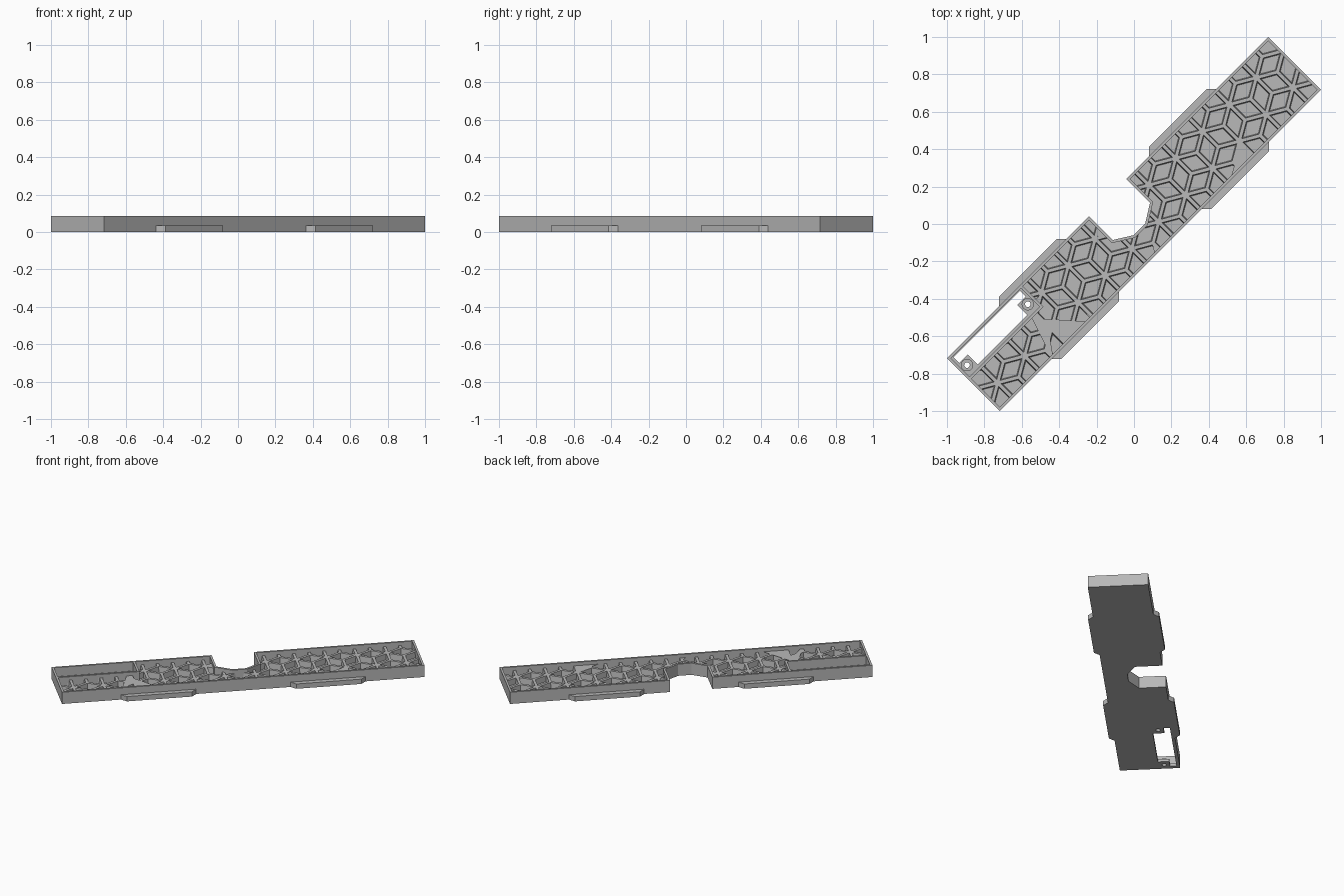
import bpy, bmesh, math
from mathutils import Vector, Matrix

cube = bpy.data.objects.get("Cube")
if cube:
    bpy.data.objects.remove(cube, do_unlink=True)

grey = bpy.data.materials.new("light_grey")
grey.use_nodes = True
grey.diffuse_color = (0.48, 0.48, 0.48, 1)
grey.node_tree.nodes["Principled BSDF"].inputs["Base Color"].default_value = grey.diffuse_color

TURN = Matrix.Rotation(math.radians(45), 4, 'Z')
HALF_LENGTH, HALF_WIDTH, HEIGHT = 1.2142, 0.2, 0.085
WALL, FLOOR, RIB_TOP = 0.015, 0.02, 0.06


def inset(points, d):
    """Move every side of a counter-clockwise outline inwards by d."""
    pts = [Vector(p) for p in points]
    result = []
    for i, p in enumerate(pts):
        a = (p - pts[i - 1]).normalized()
        b = (pts[(i + 1) % len(pts)] - p).normalized()
        na, nb = Vector((-a.y, a.x)), Vector((-b.y, b.x))
        result.append(p + (na + nb) * d / (1 + na.dot(nb)))
    return result


def add_prism(bm, low, high, z0, z1):
    bottom = [bm.verts.new((p[0], p[1], z0)) for p in low]
    top = [bm.verts.new((p[0], p[1], z1)) for p in high]
    bm.faces.new(bottom[::-1])
    bm.faces.new(top)
    for i in range(len(low)):
        j = (i + 1) % len(low)
        bm.faces.new((bottom[i], bottom[j], top[j], top[i]))


def make(name, outlines, z0, z1, taper=0):
    bm = bmesh.new()
    for points in outlines:
        add_prism(bm, inset(points, taper) if taper else points, points, z0, z1)
    bm.transform(TURN)
    mesh = bpy.data.meshes.new(name)
    bm.to_mesh(mesh)
    bm.free()
    mesh.materials.append(grey)
    obj = bpy.data.objects.new(name, mesh)
    bpy.context.collection.objects.link(obj)
    return obj


def combine(obj, other, operation):
    """Apply a boolean and discard the helper."""
    mod = obj.modifiers.new("cut", 'BOOLEAN')
    mod.operation, mod.object, mod.solver = operation, other, 'EXACT'
    bpy.context.view_layer.update()
    graph = bpy.context.evaluated_depsgraph_get()
    mesh = bpy.data.meshes.new_from_object(obj.evaluated_get(graph))
    obj.modifiers.clear()
    obj.data = mesh
    bpy.data.objects.remove(other, do_unlink=True)


def rect(u0, v0, u1, v1):
    return [(u0, v0), (u1, v0), (u1, v1), (u0, v1)]


def circle(u, v, r, n=24):
    return [(u + r * math.cos(math.tau * i / n), v + r * math.sin(math.tau * i / n)) for i in range(n)]


# Outline with the notch in one long side
L, W = HALF_LENGTH, HALF_WIDTH
notch = [(0.141, W), (0.141, 0.02), (0.045, -0.04), (-0.045, -0.04), (-0.141, 0.02), (-0.141, W)]
base = [(-L, -W), (L, -W), (L, W)] + notch
tray = make("tray", [base + [(-L, W)]], 0, HEIGHT)

# Lattice area leaves out the slotted corner
slot_end, slot_side = -0.67, 0.045
area = inset(base + [(slot_end, W), (slot_end, slot_side), (-L, slot_side)], WALL)
combine(tray, make("upper_cavity", [area], RIB_TOP, 0.2), 'DIFFERENCE')

# Rhombus cells between the ribs
SPACING = 0.203
edge = SPACING / math.sqrt(3)
cells = []
for row in range(-2, 4):
    for col in range(-14, 4):
        star = Vector((1.117 + (col + (row % 2) / 2) * SPACING, -0.085 + row * edge * 1.5))
        for angle in (-30, 30, 90):
            d1, d2 = [Vector((math.cos(t), math.sin(t))) * edge
                      for t in (math.radians(angle), math.radians(angle + 60))]
            cells.append(inset([star, star + d1, star + d1 + d2, star + d2], 0.009))
cell_cutter = make("cells", cells, FLOOR, RIB_TOP + 0.004, 0.005)
combine(cell_cutter, make("cell_bounds", [area], 0.01, 0.2), 'INTERSECT')
combine(tray, cell_cutter, 'DIFFERENCE')

# Slotted compartment with two screw bosses
combine(tray, make("compartment", [rect(WALL - L, slot_side, slot_end, W - WALL)], FLOOR, 0.2), 'DIFFERENCE')
middle = (slot_end + WALL - L) / 2
profile = [(0.187, 0.06), (0.187, 0.135), (0.252, 0.135), (0.252, 0.178)]
slot = [(middle + u, v) for u, v in profile] + [(middle - u, v) for u, v in reversed(profile)]
combine(tray, make("slot", [slot], -0.1, 0.2), 'DIFFERENCE')
screws = [(middle - 0.23, 0.098), (middle + 0.23, 0.098)]
combine(tray, make("bosses", [circle(u, v, 0.033) for u, v in screws], 0.005, 0.03), 'UNION')
combine(tray, make("screw_holes", [circle(u, v, 0.015) for u, v in screws], -0.1, 0.2), 'DIFFERENCE')

# Four low side lugs
for end, end_name in ((-1, "lower"), (1, "upper")):
    for side, side_name in ((-1, "front"), (1, "back")):
        lug = [(0.315, 0.192), (0.82, 0.192), (0.82, 0.2), (0.785, 0.235), (0.35, 0.235), (0.315, 0.2)]
        points = [(u * end, v * side) for u, v in lug]
        if end * side < 0:
            points.reverse()
        make(f"{end_name}_{side_name}_lug", [points], 0, 0.035)
